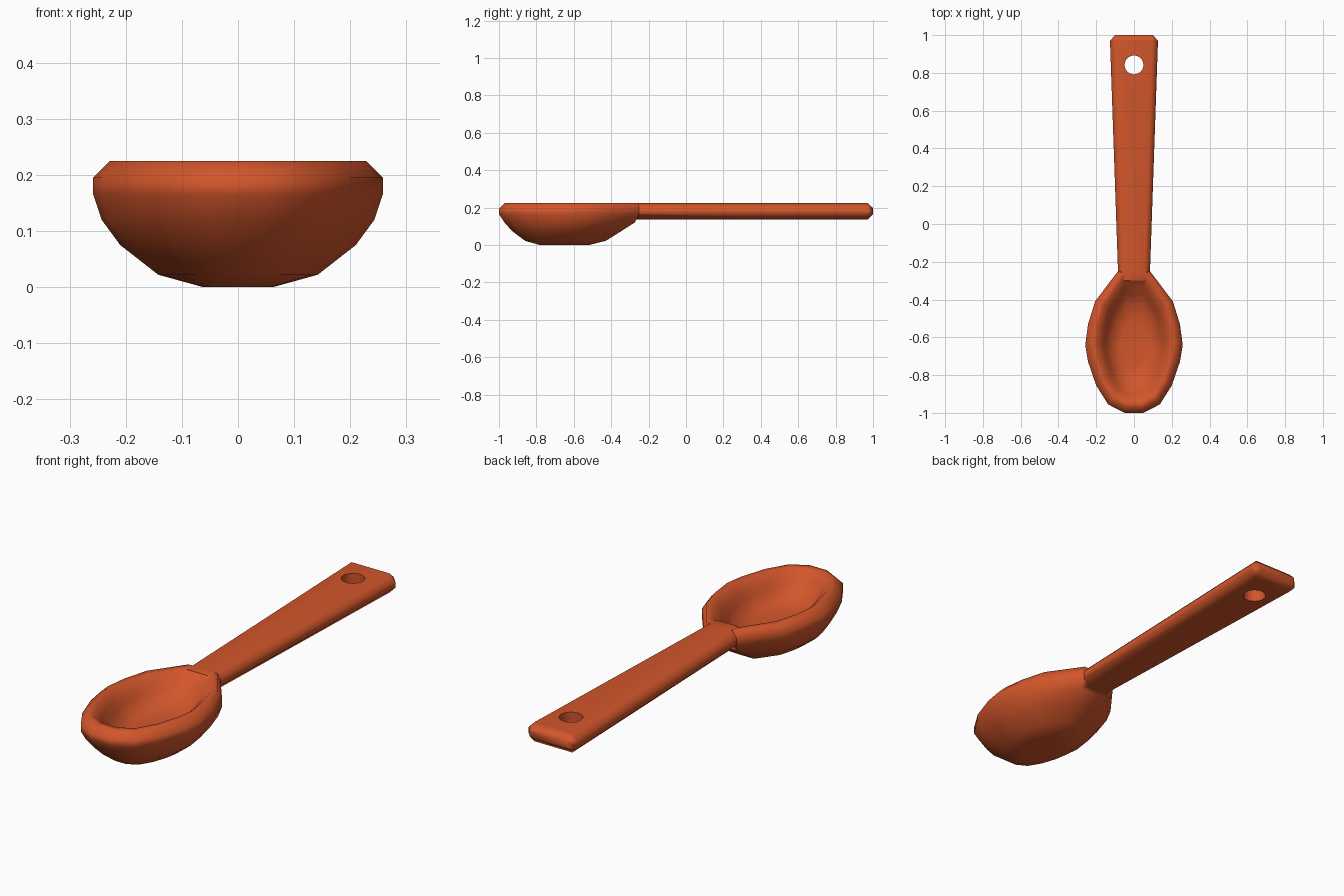
import bpy, bmesh, math

if "Cube" in bpy.data.objects:
    bpy.data.objects.remove(bpy.data.objects["Cube"])

clay = bpy.data.materials.new("terracotta orange")
clay.diffuse_color = (0.64, 0.092, 0.024, 1)
clay.use_nodes = True
clay.node_tree.nodes["Principled BSDF"].inputs["Base Color"].default_value = clay.diffuse_color


def loft(name, rings):
    """Skin a list of equal-length closed rings and cap both ends."""
    bm = bmesh.new()
    loops = [[bm.verts.new(p) for p in r] for r in rings]
    n = len(loops[0])
    for a, b in zip(loops, loops[1:]):
        for i in range(n):
            j = (i + 1) % n
            bm.faces.new((a[i], a[j], b[j], b[i]))
    bm.faces.new(loops[0])
    bm.faces.new(loops[-1])
    bmesh.ops.recalc_face_normals(bm, faces=bm.faces[:])
    me = bpy.data.meshes.new(name)
    bm.to_mesh(me)
    bm.free()
    me.materials.append(clay)
    ob = bpy.data.objects.new(name, me)
    bpy.context.collection.objects.link(ob)
    return ob


def combine(ob, other, operation):
    """Apply a boolean and delete the second object."""
    bpy.ops.object.select_all(action='DESELECT')
    bpy.context.view_layer.objects.active = ob
    ob.select_set(True)
    mod = ob.modifiers.new("boolean", 'BOOLEAN')
    mod.operation = operation
    mod.solver = 'EXACT'
    mod.object = other
    bpy.ops.object.modifier_apply(modifier=mod.name)
    bpy.data.objects.remove(other)


# Bowl: half outline, scaled per level
half = [(0.05, -1), (0.137, -0.955), (0.2, -0.855), (0.243, -0.73), (0.258, -0.64),
        (0.243, -0.53), (0.206, -0.41), (0.085, -0.25)]
outline = half + [(-x, y) for x, y in reversed(half)]


def level(z, width, y0, y1):
    k = width / 0.258
    return [(x * k, y0 + (y + 1) / 0.75 * (y1 - y0), z) for x, y in outline]


spoon = loft("spoon", [level(*r) for r in [
    (0.0, 0.062, -0.78, -0.52),       # outside, from the base up
    (0.022, 0.142, -0.86, -0.43),
    (0.075, 0.210, -0.93, -0.345),
    (0.12, 0.243, -0.97, -0.275),
    (0.165, 0.258, -1.0, -0.25),
    (0.195, 0.258, -1.0, -0.25),
    (0.225, 0.228, -0.97, -0.255),    # rounded rim
    (0.225, 0.200, -0.94, -0.295),
    (0.195, 0.168, -0.91, -0.335),    # inside, down to the floor
    (0.16, 0.150, -0.88, -0.37),
    (0.125, 0.122, -0.83, -0.42),
    (0.1, 0.070, -0.75, -0.52)]])


# Handle: chamfered bar that widens to the end
def section(y, w, lo, hi, c):
    q = [(w - c, hi), (w, hi - c), (w, lo + c), (w - c, lo)]
    return [(x, y, z) for x, z in q + [(-x, z) for x, z in reversed(q)]]


handle = loft("handle", [section(-0.3, 0.083, 0.136, 0.225, 0.03),
                         section(0.97, 0.127, 0.136, 0.225, 0.03),
                         section(1.0, 0.1, 0.165, 0.198, 0.005)])
combine(spoon, handle, 'UNION')

# Hanging hole
bpy.ops.mesh.primitive_cylinder_add(vertices=24, radius=0.05, depth=0.5,
                                    location=(0, 0.842, 0.18))
cutter = bpy.context.object
cutter.name = "hole_cutter"
cutter.hide_render = True
combine(spoon, cutter, 'DIFFERENCE')

# Smooth shading, with the broad flat faces kept flat
bpy.ops.object.select_all(action='DESELECT')
bpy.context.view_layer.objects.active = spoon
spoon.select_set(True)
bpy.ops.object.shade_smooth_by_angle(angle=math.radians(65))
spoon.modifiers.new("flat_top_shading", 'WEIGHTED_NORMAL').keep_sharp = True
